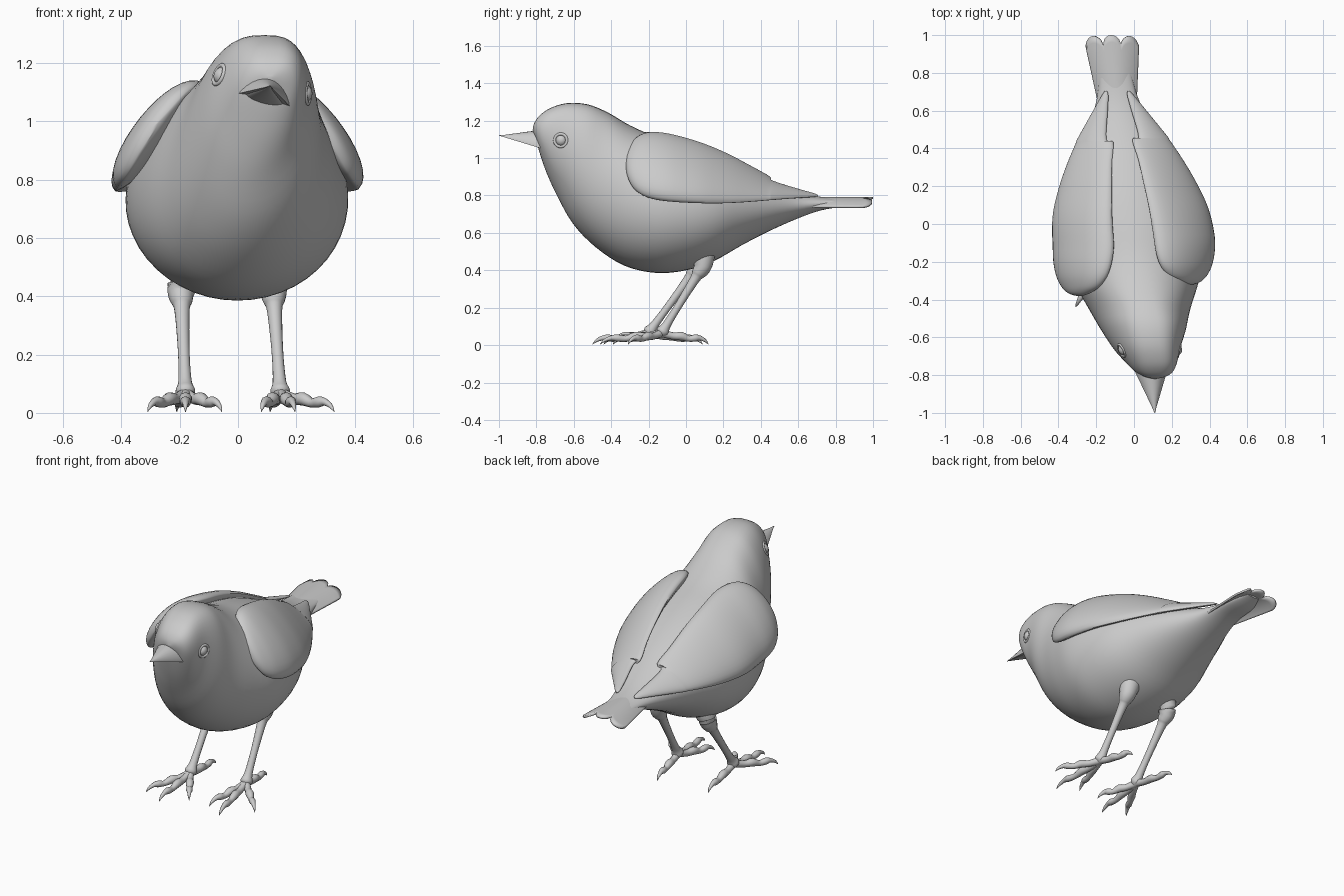
import bpy, bmesh, math
from mathutils import Vector
from mathutils.bvhtree import BVHTree

if "Cube" in bpy.data.objects:
    bpy.data.objects.remove(bpy.data.objects["Cube"])

GREY = (0.6, 0.6, 0.6, 1)
mat = bpy.data.materials.new("plain grey")
mat.use_nodes = True
mat.diffuse_color = GREY
mat.node_tree.nodes["Principled BSDF"].inputs["Base Color"].default_value = GREY
parts = []


def finish(name, bm):
    bmesh.ops.recalc_face_normals(bm, faces=bm.faces)
    mesh = bpy.data.meshes.new(name)
    bm.to_mesh(mesh)
    bm.free()
    mesh.materials.append(mat)
    ob = bpy.data.objects.new(name, mesh)
    bpy.context.collection.objects.link(ob)
    parts.append(ob)
    return ob


def smooth(rows, n):
    """Catmull-Rom interpolation of rows of numbers, n steps per span."""
    out = []
    last = len(rows) - 1
    for i in range(last):
        quad = (rows[max(i - 1, 0)], rows[i], rows[i + 1], rows[min(i + 2, last)])
        for k in range(n):
            t = k / n
            out.append([b + t * (c - a) / 2 + t * t * (a - 2.5 * b + 2 * c - d / 2)
                        + t ** 3 * (1.5 * (b - c) + (d - a) / 2) for a, b, c, d in zip(*quad)])
    out.append(list(rows[-1]))
    return out


def loft(name, rings):
    """Skin closed rings and cap both ends."""
    bm = bmesh.new()
    vs = [[bm.verts.new(p) for p in r] for r in rings]
    n = len(vs[0])
    for a, b in zip(vs, vs[1:]):
        for i in range(n):
            j = (i + 1) % n
            bm.faces.new((a[i], a[j], b[j], b[i]))
    bm.faces.new(vs[0])
    bm.faces.new(vs[-1])
    return finish(name, bm)


def angles(n):
    return [2 * math.pi * i / n for i in range(n)]


def tube(name, points, sides=12, steps=4):
    """Round tube along points of x, y, z, radius."""
    rows = smooth(points, steps)
    rings = []
    for i, r in enumerate(rows):
        tan = Vector(rows[min(i + 1, len(rows) - 1)][:3]) - Vector(rows[max(i - 1, 0)][:3])
        u = tan.cross(Vector((0.3, 0.2, 1))).normalized()
        v = u.cross(tan).normalized()
        rings.append([Vector(r[:3]) + (u * math.cos(a) + v * math.sin(a)) * max(r[3], 0.001)
                      for a in angles(sides)])
    return loft(name, rings)


# Body and head: top y z, bottom y z, centre x at top and bottom, width at top and bottom
body_rows = [
    (-.82, 1.15, -.815, 1.13, .11, .11, .01, .01),
    (-.812, 1.185, -.80, 1.09, .115, .105, .06, .055),
    (-.785, 1.225, -.78, 1.02, .115, .095, .105, .09),
    (-.73, 1.265, -.745, .92, .11, .075, .142, .12),
    (-.64, 1.293, -.69, .80, .095, .045, .175, .165),
    (-.53, 1.288, -.605, .65, .08, .03, .21, .225),
    (-.42, 1.245, -.485, .525, .06, .01, .235, .29),
    (-.30, 1.175, -.33, .425, .03, 0, .30, .35),
    (-.16, 1.115, -.16, .386, .01, 0, .355, .388),
    (0, 1.07, 0, .40, -.01, -.01, .365, .386),
    (.15, 1.02, .15, .45, -.03, -.02, .34, .355),
    (.3, .955, .3, .535, -.045, -.04, .28, .285),
    (.45, .88, .45, .612, -.06, -.06, .205, .21),
    (.6, .82, .6, .678, -.08, -.08, .13, .135),
    (.72, .793, .72, .72, -.092, -.092, .096, .096),
    (.84, .784, .84, .742, -.105, -.105, .08, .08),
    (.93, .782, .93, .772, -.113, -.113, .04, .04),
]
rings = []
for yt, zt, yb, zb, xt, xb, wt, wb in smooth(body_rows, 4):
    ring = []
    headness = min(max((-.2 - yt) / .3, 0), 1)
    for a in angles(48):
        k = (1 + math.cos(a)) / 2
        s = math.copysign(abs(math.sin(a)) ** (1 - .28 * headness * k), math.sin(a))
        ring.append((xb + (xt - xb) * k + (wb + (wt - wb) * k) * s,
                     yb + (yt - yb) * k, zb + (zt - zb) * k))
    rings.append(ring)
body = loft("body", rings)

# Wings: y, inner edge u z, outer edge u z, bulge
wing_rows = [
    (-.352, .28, .99, .30, .95, .005),
    (-.338, .235, 1.04, .34, .89, .035),
    (-.30, .18, 1.1, .375, .83, .062),
    (-.23, .135, 1.13, .402, .79, .085),
    (-.12, .11, 1.122, .415, .77, .092),
    (.05, .10, 1.078, .405, .76, .08),
    (.2, .085, 1.02, .36, .76, .064),
    (.33, .07, .955, .303, .767, .048),
    (.44, .05, .895, .245, .776, .036),
    (.455, .085, .872, .238, .777, .034),
    (.6, .062, .827, .14, .788, .022),
    (.68, .05, .807, .085, .793, .012),
    (.705, .055, .80, .065, .796, .004),
]
for side, label in ((1, "left"), (-1, "right")):
    rings = []
    for y, ui, zi, uo, zo, bulge in smooth(wing_rows, 4):
        mid = Vector(((ui + uo) / 2, (zi + zo) / 2))
        half = Vector((uo - ui, zo - zi)) / 2
        out = Vector((-half.y, half.x)).normalized()
        ring = []
        for a in angles(32):
            p = mid + half * math.cos(a) + out * math.sin(a) * bulge * (1 if math.sin(a) > 0 else .4)
            ring.append((side * p.x - .11 * max(y + .1, 0), y + side * .028 * (.7 - y), p.y))
        rings.append(ring)
    loft(label + "_wing", rings)

# Tail: arched fan with three rounded lobes
bm = bmesh.new()
grid = []
cols, steps = 36, 12
for i in range(cols + 1):
    u = 2 * i / cols - 1
    if abs(u) < 1 / 3:
        end = .95 + .05 * math.sqrt(abs(math.cos(1.5 * math.pi * u)))
    else:
        end = .945 + .05 * math.sqrt(abs(math.sin(1.5 * math.pi * (abs(u) - 1 / 3))))
    col = []
    for j in range(steps + 1):
        y = .55 + (end - .55) * j / steps
        half = .1 + .04 * max(0, (y - .65) / .3)
        if y > .94:
            half -= .25 * (y - .94) * u * u
        col.append(bm.verts.new((-.08 - .09 * (y - .55) + half * u, y, .787 - .05 * u * u)))
    grid.append(col)
for a, b in zip(grid, grid[1:]):
    for j in range(steps):
        bm.faces.new((a[j], b[j], b[j + 1], a[j + 1]))
tail = finish("tail", bm)
mod = tail.modifiers.new("thickness", "SOLIDIFY")
mod.thickness = .012
mod.offset = 0

# Beak: two tapering half shells, rolled with the head
across, up = Vector((.97, 0, -.24)), Vector((.24, 0, .97))
base, tip = Vector((.086, -.74, 1.066)), Vector((.11, -1, 1.12))
for name, sign, height, wide, reach in (("upper_beak", 1, .09, .104, 1), ("lower_beak", -1, .02, .08, .95)):
    rings = []
    for i in range(9):
        t = i / 8
        s = max(1 - t, .02)
        c = base.lerp(tip, t * reach)
        rings.append([c + across * math.cos(a) * wide * s
                      + up * sign * height * s * math.sin(a) ** 1.4
                      for a in [math.pi * k / 12 for k in range(12)]]
                     + [c - across * wide * s])
    loft(name, rings)

# Eyes: eyeball with a raised lid, set on the head surface
tree = BVHTree.FromPolygons([v.co for v in body.data.vertices],
                            [p.vertices[:] for p in body.data.polygons])
for side, label, z in ((1, "left", 1.095), (-1, "right", 1.16)):
    spot, normal, _, _ = tree.ray_cast(Vector((side, -.67, z)), Vector((-side, 0, 0)))
    if normal.x * side < 0:
        normal = -normal
    bm = bmesh.new()
    bmesh.ops.create_uvsphere(bm, u_segments=24, v_segments=16, radius=.032)
    bmesh.ops.translate(bm, verts=bm.verts, vec=spot - normal * .018)
    finish(label + "_eye", bm)
    bpy.ops.mesh.primitive_torus_add(major_radius=.034, minor_radius=.008, major_segments=32,
                                     minor_segments=10, location=spot - normal * .003,
                                     rotation=normal.to_track_quat("Z", "Y").to_euler())
    lid = bpy.context.object
    lid.name = label + "_eyelid"
    lid.data.materials.append(mat)
    parts.append(lid)

# Legs and clawed toes: hip, ankle, then toe tips (outer, middle, inner, back)
feet = {
    "left": ((.12, .095, .43), (.145, -.13, .065),
             ((.33, -.31), (.195, -.46), (.08, -.39), (.11, .12))),
    "right": ((-.195, .07, .43), (-.18, -.20, .065),
              ((-.31, -.44), (-.18, -.5), (-.055, -.39), (-.21, .09))),
}
for label, (hip, ankle, toes) in feet.items():
    hip, ankle = Vector(hip), Vector(ankle)
    leg = [(hip.x * .7, hip.y - .01, hip.z + .16, .075), (hip.x * .9, hip.y, hip.z + .06, .062)]
    for t, r in ((.03, .048), (.13, .037), (.22, .026), (.6, .02), (.88, .023), (.98, .034), (1.05, .012)):
        leg.append((*hip.lerp(ankle, t), r))
    tube(label + "_leg", leg, 16)
    for i, (tx, ty) in enumerate(toes):
        end = Vector((tx, ty, .004))
        path = [(*ankle, .022)]
        for t, z, r in ((.25, .048, .019), (.42, .048, .023), (.58, .034, .016),
                        (.72, .038, .019), (.82, .038, .013), (.93, .024, .008)):
            p = ankle.lerp(end, t)
            path.append((p.x, p.y, z, r))
        path.append((*end, .001))
        tube(label + "_toe_" + str(i + 1), path, 10, 3)

# Smooth shading with sharp edges kept
bpy.ops.object.select_all(action="DESELECT")
for ob in parts:
    ob.select_set(True)
bpy.context.view_layer.objects.active = body
bpy.ops.object.shade_smooth_by_angle(angle=math.radians(50))
